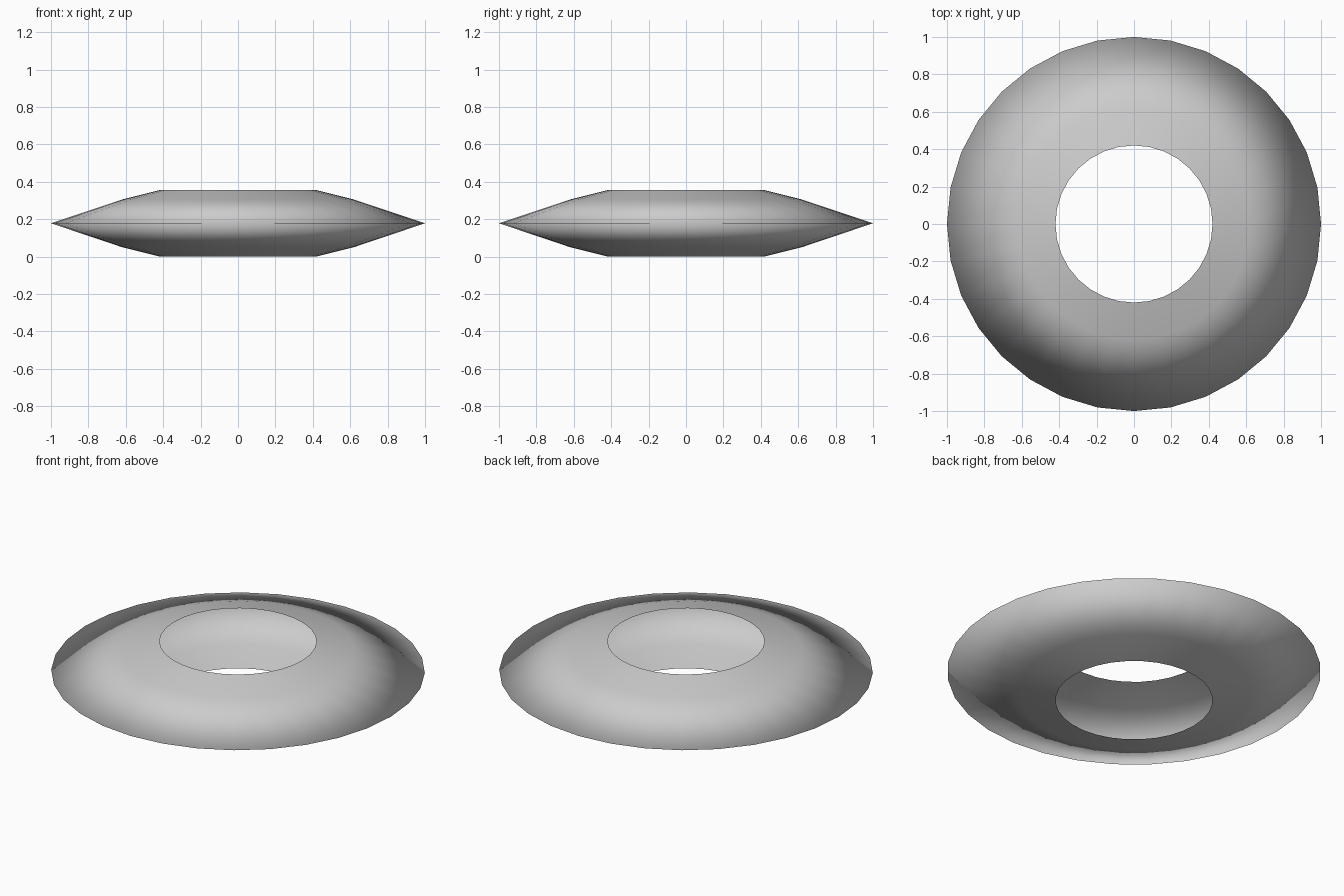
import bpy, bmesh
from math import pi
from mathutils import Matrix

if "Cube" in bpy.data.objects:
    bpy.data.objects.remove(bpy.data.objects["Cube"])

SIDES = 32
# Half profile (radius, z): top opening, shoulder, sharp rim, shoulder, bottom opening
PROFILE = [(0.42, 0.355), (0.62, 0.305), (1.0, 0.178), (0.62, 0.05), (0.42, 0.0)]

# Open hollow ring shell, lathed around z
bm = bmesh.new()
verts = [bm.verts.new((r, 0, z)) for r, z in PROFILE]
edges = [bm.edges.new(pair) for pair in zip(verts, verts[1:])]
bmesh.ops.spin(bm, geom=verts + edges, cent=(0, 0, 0), axis=(0, 0, 1),
               angle=2 * pi, steps=SIDES, use_merge=False)
bmesh.ops.remove_doubles(bm, verts=bm.verts, dist=1e-4)
bmesh.ops.recalc_face_normals(bm, faces=bm.faces)

# Make the skin face outwards
top = max(bm.faces, key=lambda f: f.calc_center_median().z)
if top.normal.z < 0:
    bmesh.ops.reverse_faces(bm, faces=bm.faces)
for face in bm.faces:
    face.smooth = True

mesh = bpy.data.meshes.new("ring_shell")
bm.to_mesh(mesh)
bm.free()
ring = bpy.data.objects.new("ring_shell", mesh)
bpy.context.collection.objects.link(ring)
